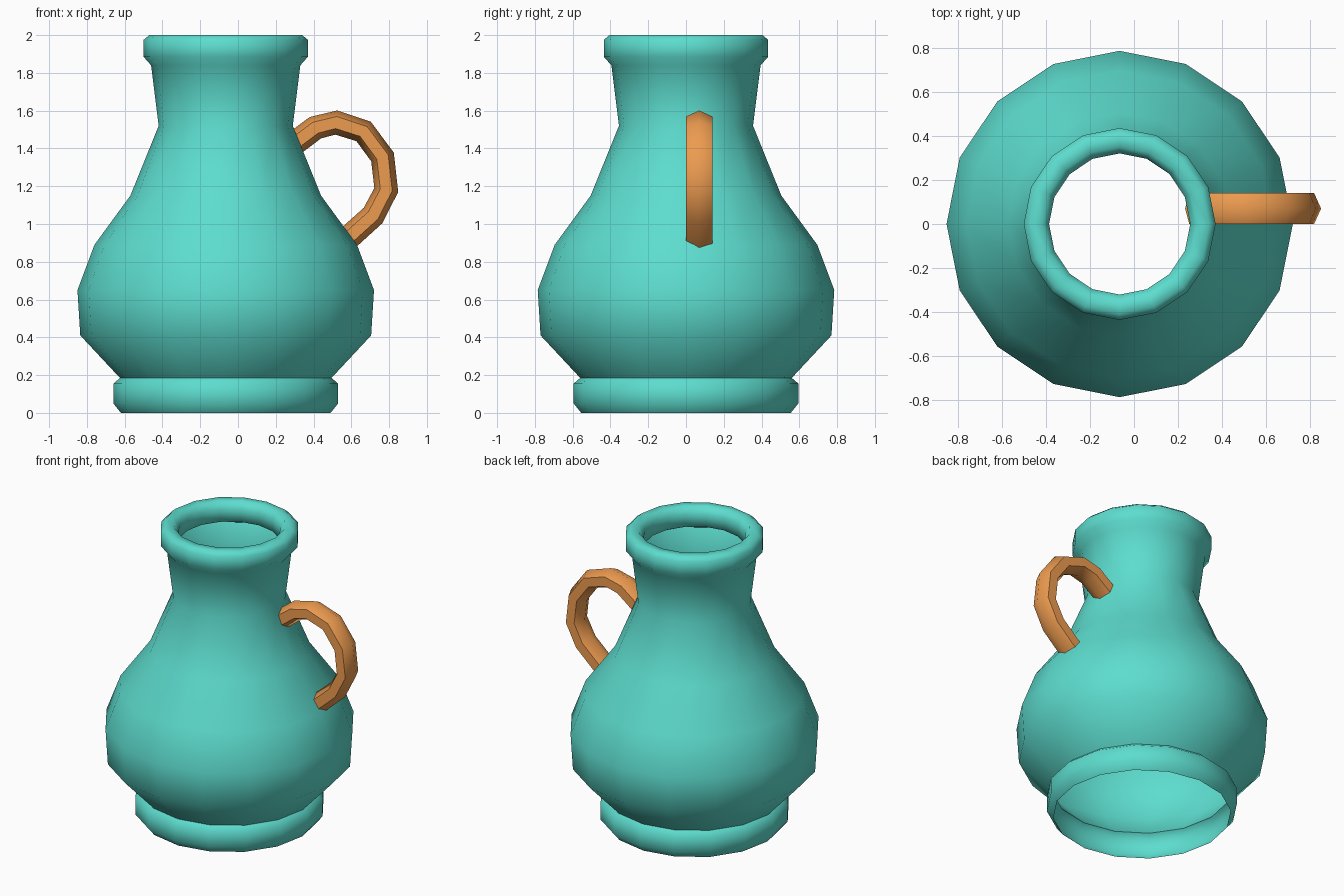
import bpy, bmesh, math
from mathutils import Vector

if "Cube" in bpy.data.objects:
    bpy.data.objects.remove(bpy.data.objects["Cube"])


def skin(name, rings, colour, closed_ends=False):
    """Bridge equal-length rings of points into one smooth-shaded object."""
    bm = bmesh.new()
    loops = [[bm.verts.new(p) for p in ring] for ring in rings]
    n = len(loops[0])
    for a, b in zip(loops, loops[1:]):
        for i in range(n):
            j = (i + 1) % n
            bm.faces.new((a[i], a[j], b[j], b[i]))
    if closed_ends:
        bm.faces.new(loops[0][::-1])
        bm.faces.new(loops[-1])
    bmesh.ops.recalc_face_normals(bm, faces=bm.faces)
    mesh = bpy.data.meshes.new(name)
    bm.to_mesh(mesh)
    bm.free()
    obj = bpy.data.objects.new(name, mesh)
    bpy.context.collection.objects.link(obj)
    mat = bpy.data.materials.new(name + "_paint")
    mat.diffuse_color = colour
    mat.use_nodes = True
    mat.node_tree.nodes["Principled BSDF"].inputs["Base Color"].default_value = mat.diffuse_color
    mesh.materials.append(mat)
    bpy.ops.object.select_all(action='DESELECT')
    obj.select_set(True)
    bpy.context.view_layer.objects.active = obj
    bpy.ops.object.shade_smooth_by_angle(angle=math.radians(65))
    return obj


def lathe(name, profile, sides, cx, colour):
    rings = [[(cx + r * math.cos(2 * math.pi * i / sides),
               r * math.sin(2 * math.pi * i / sides), z)
              for i in range(sides)] for r, z in profile]
    return skin(name, rings, colour)


TEAL = (0.11, 0.72, 0.62, 1)
ORANGE = (0.85, 0.33, 0.08, 1)

# Jug body: open foot, belly, neck and rolled rim
profile = [(0.555, 0), (0.595, 0.05), (0.595, 0.155), (0.56, 0.185),
           (0.77, 0.41), (0.785, 0.65), (0.695, 0.89), (0.505, 1.15),
           (0.355, 1.52), (0.395, 1.84), (0.435, 1.885), (0.435, 1.975),
           (0.405, 2.0), (0.35, 2.0), (0.32, 1.955), (0.32, 1.87),
           (0.39, 1.835)]
lathe("jug_body", profile, 16, -0.065, TEAL)

# Handle: hexagonal tube swept along a curved path beside the body
path = [Vector((x, 0.07, z)) for x, z in
        [(0.27, 1.405), (0.41, 1.51), (0.52, 1.537), (0.665, 1.49),
         (0.765, 1.355), (0.785, 1.18), (0.715, 1.045), (0.56, 0.905)]]
rings = []
for k, p in enumerate(path):
    tangent = (path[min(k + 1, len(path) - 1)] - path[max(k - 1, 0)]).normalized()
    out = Vector((0, 1, 0)).cross(tangent)
    rings.append([p + out * 0.064 * math.cos(a) + Vector((0, 0.081 * math.sin(a), 0))
                  for a in (math.pi * i / 3 for i in range(6))])
skin("handle", rings, ORANGE, closed_ends=True)
